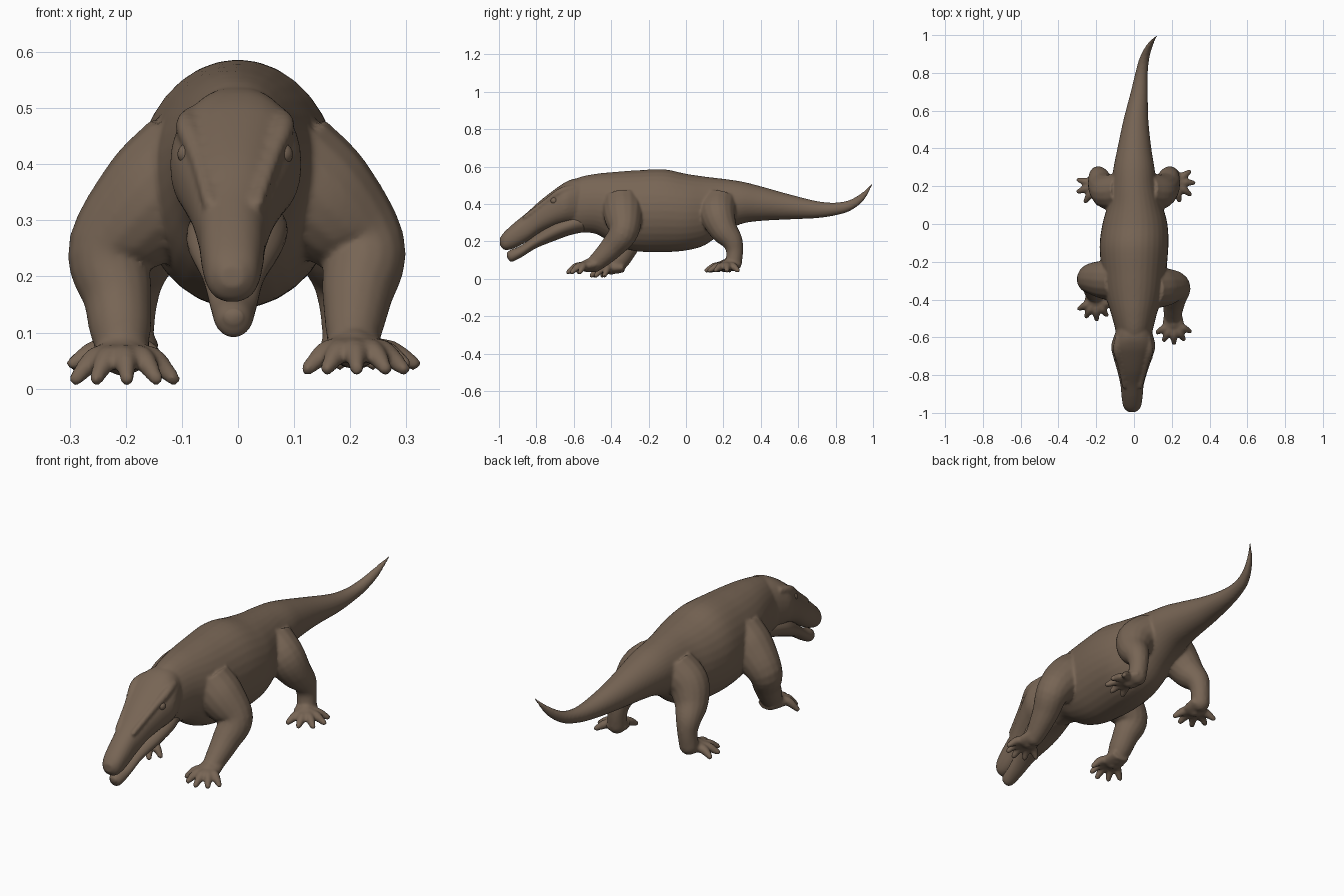
import bpy, bmesh, math
from mathutils import Vector

cube = bpy.data.objects.get("Cube")
if cube:
    bpy.data.objects.remove(cube)

hide = bpy.data.materials.new("brown_hide")
hide.use_nodes = True
HIDE_COLOUR = (0.185, 0.13, 0.09, 1)
hide.diffuse_color = HIDE_COLOUR
hide.node_tree.nodes["Principled BSDF"].inputs["Base Color"].default_value = HIDE_COLOUR


def spline(stations, steps=5):
    """Catmull-Rom interpolation through tuples."""
    pts = [Vector(s) for s in stations]
    pts = [2 * pts[0] - pts[1]] + pts + [2 * pts[-1] - pts[-2]]
    out = []
    for a, b, c, d in zip(pts, pts[1:], pts[2:], pts[3:]):
        for i in range(steps):
            t = i / steps
            out.append(0.5 * (2 * b + (c - a) * t + (2 * a - 5 * b + 4 * c - d) * t * t
                              + (3 * b - a - 3 * c + d) * t ** 3))
    return out + [pts[-2]]


def skin(bm, rings):
    """Join rings of points into a closed tube."""
    rings = [[bm.verts.new(p) for p in ring] for ring in rings]
    n = len(rings[0])
    for a, b in zip(rings, rings[1:]):
        for i in range(n):
            j = (i + 1) % n
            bm.faces.new((a[i], a[j], b[j], b[i]))
    bm.faces.new(rings[0])
    bm.faces.new(rings[-1][::-1])


def trunk(bm, stations, power=1.0, sides=32):
    """Upright sections given as y, centre x, bottom, top, half width."""
    rings = []
    for y, cx, lo, hi, w in spline(stations):
        ring = []
        for i in range(sides):
            a = 2 * math.pi * i / sides
            c, s = math.cos(a), math.sin(a)
            x = cx + w * math.copysign(abs(c) ** power, c)
            z = (lo + hi) / 2 + (hi - lo) / 2 * math.copysign(abs(s) ** power, s)
            ring.append((x, y, z))
        rings.append(ring)
    skin(bm, rings)


def ball(bm, centre, radius):
    made = bmesh.ops.create_uvsphere(bm, u_segments=16, v_segments=10, radius=radius)
    bmesh.ops.translate(bm, verts=made["verts"], vec=centre)


def limb(bm, stations, ref, flat=1.0, sides=16):
    """Round tube through x, y, z, radius; flat squashes it across ref."""
    path = spline(stations)
    pts = [Vector(p[:3]) for p in path]
    rings = []
    for k, p in enumerate(path):
        t = (pts[min(k + 1, len(pts) - 1)] - pts[max(k - 1, 0)]).normalized()
        u = (ref - t * ref.dot(t)).normalized()
        v = t.cross(u)
        angles = [2 * math.pi * i / sides for i in range(sides)]
        rings.append([pts[k] + p[3] * (u * math.cos(a) * flat + v * math.sin(a)) for a in angles])
    skin(bm, rings)
    if flat == 1.0:
        ball(bm, pts[-1], path[-1][3])


def foot(bm, ankle, palm, heading, spread, tip_z, reach=0.105):
    """Flattened palm with five fanned, arched toes."""
    up = Vector((0, 0, 1))
    ankle, palm = Vector(ankle), Vector(palm)
    front = Vector((math.cos(heading), math.sin(heading), 0))
    end = palm + front * 0.03
    limb(bm, [(*ankle, 0.045), (*palm, 0.056), (*end, 0.045)], up, 0.55)
    ball(bm, palm, 0.036)
    for k in range(-2, 3):
        a = heading + spread * k / 2
        d = Vector((math.cos(a), math.sin(a), 0))
        length = reach * (1 - 0.04 * abs(k))
        root, knuckle, tip = palm + d * 0.02, palm + d * length * 0.6, palm + d * length
        knuckle.z = palm.z - 0.005
        tip.z = tip_z
        limb(bm, [(*root, 0.022), (*knuckle, 0.021), (*tip, 0.013)], up)


def finish(name, bm):
    bmesh.ops.recalc_face_normals(bm, faces=bm.faces)
    mesh = bpy.data.meshes.new(name)
    bm.to_mesh(mesh)
    bm.free()
    mesh.materials.append(hide)
    mesh.shade_smooth()
    obj = bpy.data.objects.new(name, mesh)
    bpy.context.collection.objects.link(obj)
    return obj


body = bmesh.new()

# Neck, barrel and curling tail
trunk(body, [
    (-0.66, -0.01, 0.27, 0.49, 0.08), (-0.58, 0, 0.25, 0.54, 0.095),
    (-0.48, 0, 0.24, 0.562, 0.12), (-0.38, 0, 0.18, 0.572, 0.15),
    (-0.27, 0, 0.148, 0.58, 0.168), (-0.12, 0, 0.143, 0.586, 0.182),
    (0.0, 0.005, 0.152, 0.562, 0.172), (0.1, 0.005, 0.18, 0.547, 0.145),
    (0.2, 0, 0.25, 0.535, 0.122), (0.3, 0, 0.295, 0.52, 0.108),
    (0.4, 0.002, 0.31, 0.495, 0.09), (0.55, 0.01, 0.318, 0.453, 0.066),
    (0.7, 0.028, 0.325, 0.416, 0.045), (0.8, 0.04, 0.34, 0.408, 0.033),
    (0.88, 0.056, 0.365, 0.424, 0.026), (0.95, 0.085, 0.42, 0.468, 0.017),
    (1.0, 0.122, 0.508, 0.52, 0.005)])

# Wedge-shaped skull
trunk(body, [
    (-0.995, -0.01, 0.18, 0.22, 0.022), (-0.97, -0.01, 0.155, 0.252, 0.045),
    (-0.92, -0.01, 0.163, 0.298, 0.055), (-0.85, -0.01, 0.2, 0.355, 0.062),
    (-0.78, -0.008, 0.245, 0.418, 0.08), (-0.7, -0.006, 0.275, 0.48, 0.105),
    (-0.65, -0.004, 0.285, 0.514, 0.117), (-0.6, -0.002, 0.29, 0.535, 0.106),
    (-0.53, 0, 0.31, 0.54, 0.08)], power=0.88)

# Brow ridges above the eyes
AXIS_X = Vector((1, 0, 0))
for side in (-1, 1):
    limb(body, [(side * 0.075 - 0.005, -0.6, 0.485, 0.02),
                (side * 0.085 - 0.005, -0.67, 0.465, 0.021),
                (side * 0.065 - 0.005, -0.75, 0.41, 0.016),
                (side * 0.042 - 0.008, -0.86, 0.33, 0.013)], AXIS_X)

# Forelegs: one reaching forward, one drawn back
AXIS_Y = Vector((0, 1, 0))
limb(body, [(0.08, -0.34, 0.4, 0.11), (0.15, -0.335, 0.335, 0.105), (0.22, -0.335, 0.25, 0.08),
            (0.213, -0.395, 0.17, 0.064), (0.207, -0.455, 0.11, 0.052),
            (0.205, -0.49, 0.08, 0.045)], AXIS_Y)
foot(body, (0.205, -0.46, 0.085), (0.208, -0.525, 0.07), math.radians(-88), math.radians(62), 0.036)
limb(body, [(-0.08, -0.3, 0.4, 0.11), (-0.15, -0.295, 0.335, 0.105), (-0.225, -0.29, 0.245, 0.08),
            (-0.215, -0.32, 0.165, 0.062), (-0.21, -0.35, 0.11, 0.056),
            (-0.207, -0.37, 0.075, 0.048)], AXIS_Y)
foot(body, (-0.2, -0.33, 0.06), (-0.205, -0.4, 0.058), math.radians(-86), math.radians(64), 0.018)

# Hind legs with splayed feet
for side in (-1, 1):
    limb(body, [(side * 0.06, 0.175, 0.4, 0.1), (side * 0.13, 0.17, 0.34, 0.095),
                (side * 0.168, 0.2, 0.265, 0.077), (side * 0.185, 0.245, 0.205, 0.058),
                (side * 0.19, 0.26, 0.15, 0.046), (side * 0.195, 0.255, 0.085, 0.044)], AXIS_Y)
foot(body, (0.185, 0.275, 0.08), (0.213, 0.222, 0.07), math.radians(-38), math.radians(72), 0.045)
foot(body, (-0.185, 0.27, 0.08), (-0.2, 0.21, 0.07), math.radians(-122), math.radians(72), 0.045)

# Fuse the overlapping masses into one smooth hide
body_obj = finish("body", body)
fuse = body_obj.modifiers.new("fuse", "REMESH")
fuse.mode = "VOXEL"
fuse.voxel_size = 0.0065
fuse.use_smooth_shade = True
soften = body_obj.modifiers.new("soften", "SMOOTH")
soften.factor = 0.5
soften.iterations = 7

# Lower jaw
jaw = bmesh.new()
trunk(jaw, [
    (-0.958, -0.008, 0.118, 0.14, 0.015), (-0.935, -0.008, 0.092, 0.156, 0.032),
    (-0.88, -0.008, 0.116, 0.18, 0.041), (-0.8, -0.008, 0.165, 0.24, 0.056),
    (-0.7, -0.005, 0.205, 0.31, 0.085), (-0.62, 0, 0.234, 0.34, 0.088),
    (-0.54, 0, 0.252, 0.36, 0.07)])
finish("lower_jaw", jaw)

# Eyes set under the brows
for side, name in ((-1, "right_eye"), (1, "left_eye")):
    eye = bmesh.new()
    ball(eye, (side * 0.083 - 0.005, -0.705, 0.418), 0.02)
    finish(name, eye)
